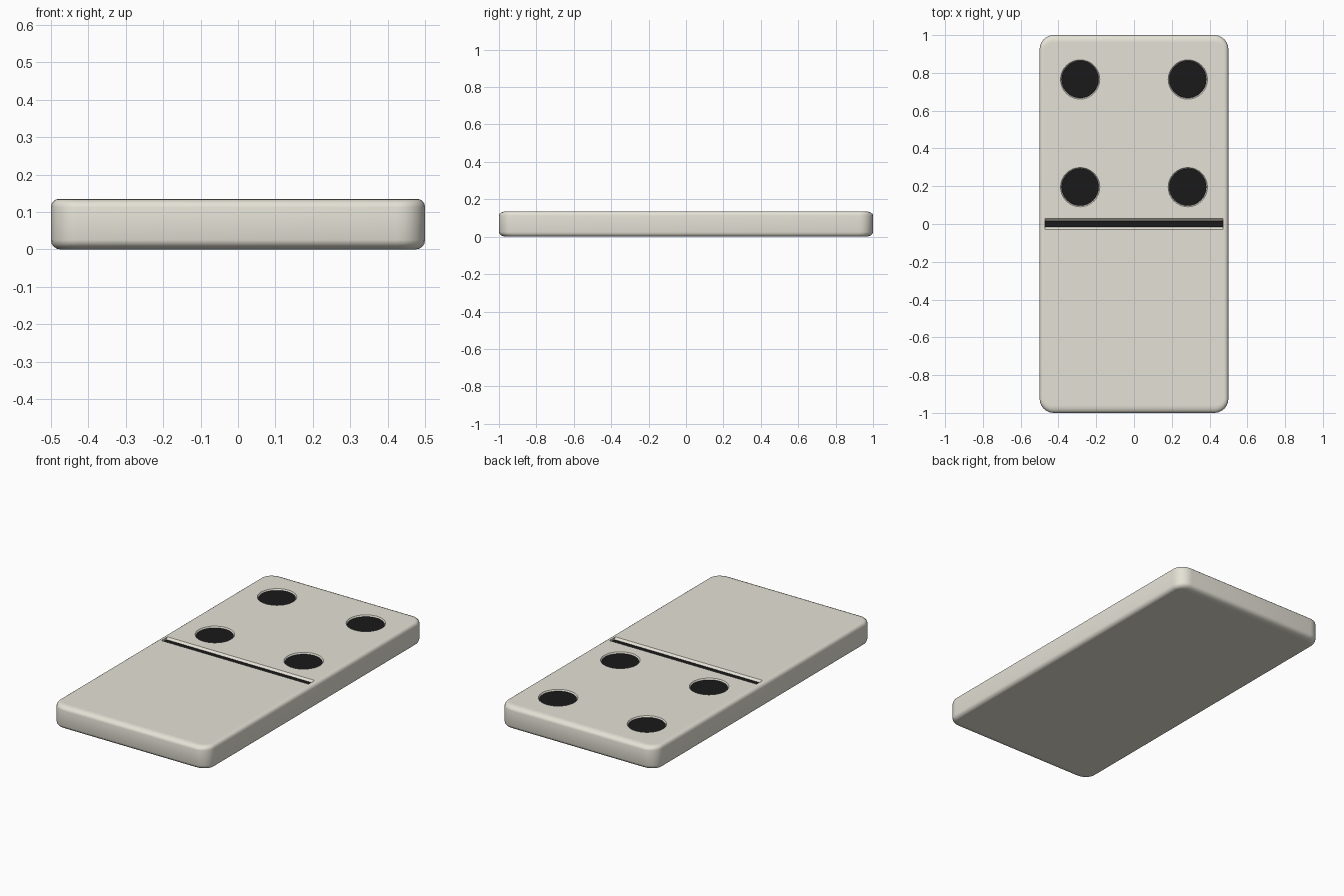
import bpy, bmesh
from math import sin, cos, pi, radians
from mathutils import Matrix

if "Cube" in bpy.data.objects:
    bpy.data.objects.remove(bpy.data.objects["Cube"])

TOP = 0.135
PIPS = [(x, y) for x in (-0.285, 0.285) for y in (0.195, 0.765)]


def material(name, color):
    m = bpy.data.materials.new(name)
    m.diffuse_color = color
    m.use_nodes = True
    m.node_tree.nodes["Principled BSDF"].inputs["Base Color"].default_value = m.diffuse_color
    return m


def finish(bm, name, mat):
    bmesh.ops.recalc_face_normals(bm, faces=bm.faces)
    me = bpy.data.meshes.new(name)
    bm.to_mesh(me)
    bm.free()
    me.materials.append(mat)
    ob = bpy.data.objects.new(name, me)
    bpy.context.collection.objects.link(ob)
    return ob


def rounded_ring(bm, ix, iy, z, radius=0.075, steps=6):
    # rounded rectangle outline, inset by ix and iy
    hx, hy = 0.5 - ix, 1.0 - iy
    rx, ry = radius - ix, radius - iy
    verts = []
    for q, (sx, sy) in enumerate(((1, 1), (-1, 1), (-1, -1), (1, -1))):
        for i in range(steps + 1):
            a = pi / 2 * (q + i / steps)
            verts.append(bm.verts.new((sx * (hx - rx) + rx * cos(a),
                                       sy * (hy - ry) + ry * sin(a), z)))
    return verts


def cone(bm, x, y, z0, z1, r0, r1):
    bmesh.ops.create_cone(bm, cap_ends=True, segments=32, radius1=r0, radius2=r1,
                          depth=z1 - z0, matrix=Matrix.Translation((x, y, (z0 + z1) / 2)))


def bar(bm, lx, w0, w1, z0, z1):
    # bar across the tile with half-width w0 below and w1 above
    vs = bmesh.ops.create_cube(bm, size=2)["verts"]
    for v in vs:
        up = v.co.z > 0
        v.co = (v.co.x * lx, v.co.y * (w1 if up else w0), z1 if up else z0)


ivory = material("ivory", (0.78, 0.76, 0.67, 1))
black = material("black", (0.01, 0.01, 0.01, 1))

# tile body: stacked outlines with rounded lower and upper edges
N = 4
arc = [pi / 2 * i / N for i in range(N + 1)]
rings = [(0.031, 0.046, 0)]
rings += [(0.025 * (1 - sin(a)), 0.04 * (1 - sin(a)), 0.025 * (1 - cos(a))) for a in arc]
rings += [(0.02 * (1 - cos(a)), 0.035 * (1 - cos(a)), TOP - 0.022 * (1 - sin(a))) for a in arc]
rings += [(0.026, 0.041, TOP)]
bm = bmesh.new()
loops = [rounded_ring(bm, *r) for r in rings]
for lo, hi in zip(loops, loops[1:]):
    n = len(lo)
    for i in range(n):
        j = (i + 1) % n
        bm.faces.new((lo[i], lo[j], hi[j], hi[i]))
bm.faces.new(loops[0])
bm.faces.new(loops[-1])
tile = finish(bm, "tile_body", ivory)

# shallow recesses for the pips and the dividing line
bm = bmesh.new()
for x, y in PIPS:
    cone(bm, x, y, TOP - 0.01, TOP + 0.01, 0.098, 0.11)
bar(bm, 0.472, 0.015, 0.041, TOP - 0.013, TOP + 0.013)
cutter = finish(bm, "recess_cutter", ivory)
cutter.hide_render = True

cut = tile.modifiers.new("recesses", 'BOOLEAN')
cut.operation = 'DIFFERENCE'
cut.solver = 'EXACT'
cut.object = cutter
bpy.context.view_layer.objects.active = tile
tile.select_set(True)
bpy.ops.object.modifier_apply(modifier=cut.name)
bpy.data.objects.remove(cutter)
bpy.ops.object.shade_smooth_by_angle(angle=radians(38))

# black pip inlays
bm = bmesh.new()
for x, y in PIPS:
    cone(bm, x, y, TOP - 0.015, TOP - 0.007, 0.098, 0.098)
finish(bm, "pips", black)

# black dividing line inlay
bm = bmesh.new()
bar(bm, 0.47, 0.016, 0.016, TOP - 0.018, TOP - 0.011)
finish(bm, "divider_line", black)
